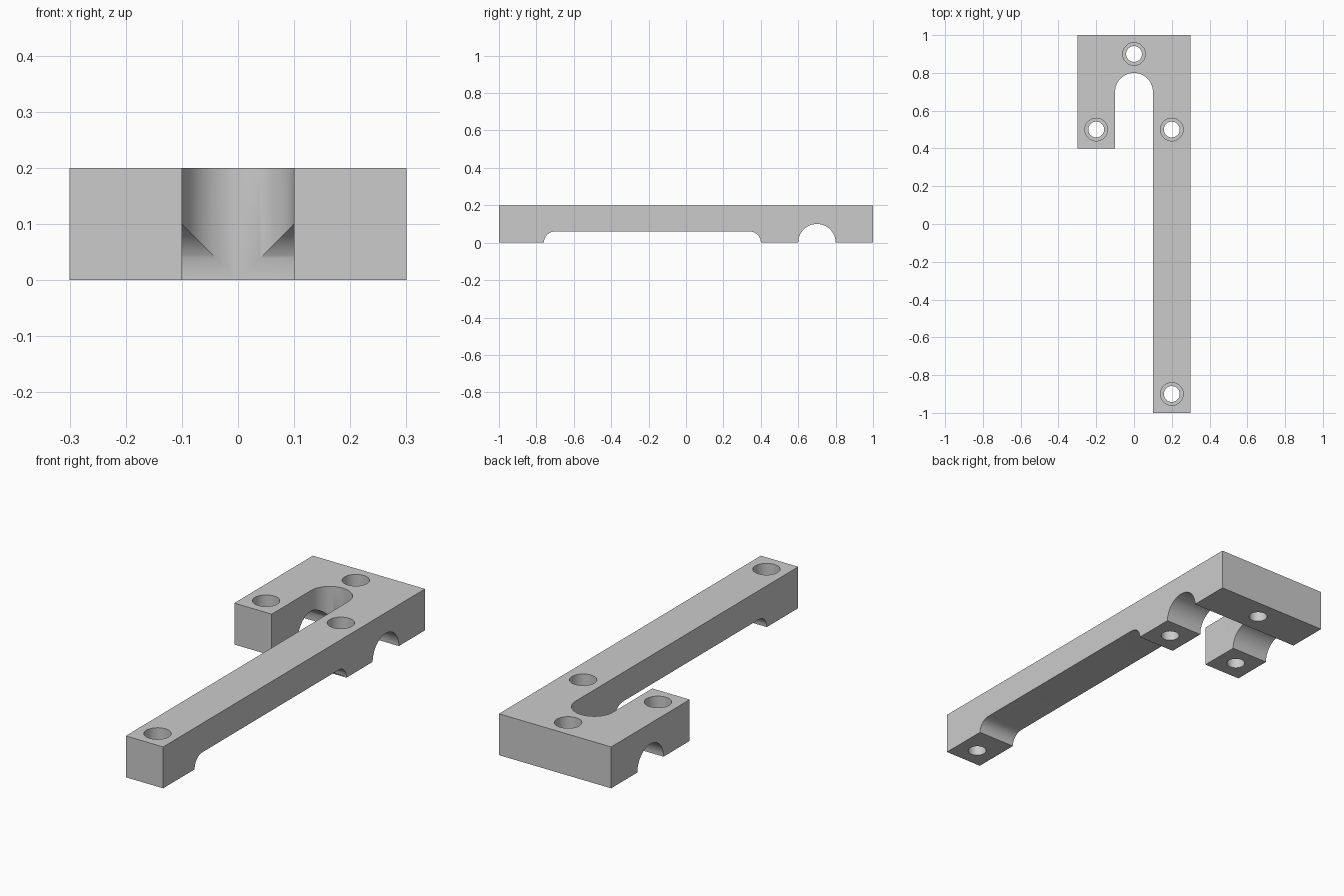
import bpy, bmesh, math
from mathutils import Vector

if "Cube" in bpy.data.objects:
    bpy.data.objects.remove(bpy.data.objects["Cube"])

grey = bpy.data.materials.new("plain grey")
grey.diffuse_color = (0.6, 0.6, 0.6, 1)
grey.use_nodes = True
grey.node_tree.nodes["Principled BSDF"].inputs["Base Color"].default_value = grey.diffuse_color


def arc(cx, cy, r, start, end, n):
    """Points on an arc, angles in degrees."""
    angles = [math.radians(start + (end - start) * i / n) for i in range(n + 1)]
    return [(cx + r * math.cos(a), cy + r * math.sin(a)) for a in angles]


def prism(name, points, direction):
    """Extrude a closed outline of 3D points along a direction."""
    mesh = bpy.data.meshes.new(name)
    bm = bmesh.new()
    face = bm.faces.new([bm.verts.new(p) for p in points])
    ext = bmesh.ops.extrude_face_region(bm, geom=[face])
    moved = [v for v in ext["geom"] if isinstance(v, bmesh.types.BMVert)]
    bmesh.ops.translate(bm, verts=moved, vec=Vector(direction))
    bmesh.ops.recalc_face_normals(bm, faces=bm.faces)
    bm.to_mesh(mesh)
    bm.free()
    obj = bpy.data.objects.new(name, mesh)
    bpy.context.collection.objects.link(obj)
    return obj


def cut(body, cutter):
    """Subtract a cutter, then discard it."""
    mod = body.modifiers.new("cut", "BOOLEAN")
    mod.operation = "DIFFERENCE"
    mod.solver = "EXACT"
    mod.object = cutter
    bpy.context.view_layer.objects.active = body
    bpy.ops.object.modifier_apply(modifier=mod.name)
    bpy.data.objects.remove(cutter)


# Hook-shaped plate: long arm, short arm and a round-ended slot between them
outline = [(0.3, -1), (0.3, 1), (-0.3, 1), (-0.3, 0.4), (-0.1, 0.4)]
outline += arc(0, 0.7, 0.1, 180, 0, 48) + [(0.1, -1)]
bracket = prism("bracket", [(x, y, 0) for x, y in outline], (0, 0, 0.2))
bracket.data.materials.append(grey)

# Half-round channel across the underside
channel = [(0.8, -0.05)] + arc(0.7, 0, 0.1, 0, 180, 48) + [(0.6, -0.05)]
cut(bracket, prism("channel_cutter", [(-0.4, y, z) for y, z in channel], (0.8, 0, 0)))

# Shallow round-cornered recess under the long arm
recess = [(0.4, -0.05)] + arc(0.34, 0, 0.06, 0, 90, 16)
recess += arc(-0.7, 0, 0.06, 90, 180, 16) + [(-0.76, -0.05)]
cut(bracket, prism("recess_cutter", [(0.05, y, z) for y, z in recess], (0.3, 0, 0)))

# Counterbored bolt holes
for x, y in [(0, 0.9), (-0.2, 0.5), (0.2, 0.5), (0.2, -0.9)]:
    for radius, bottom in [(0.042, -0.05), (0.06, 0.1)]:
        ring = arc(x, y, radius, 0, 360, 48)[:-1]
        cut(bracket, prism("hole_cutter", [(px, py, bottom) for px, py in ring],
                           (0, 0, 0.25 - bottom)))

# Smooth curved walls, crisp edges
bpy.ops.object.select_all(action="DESELECT")
bracket.select_set(True)
bpy.context.view_layer.objects.active = bracket
bpy.ops.object.shade_smooth_by_angle(angle=math.radians(30))
